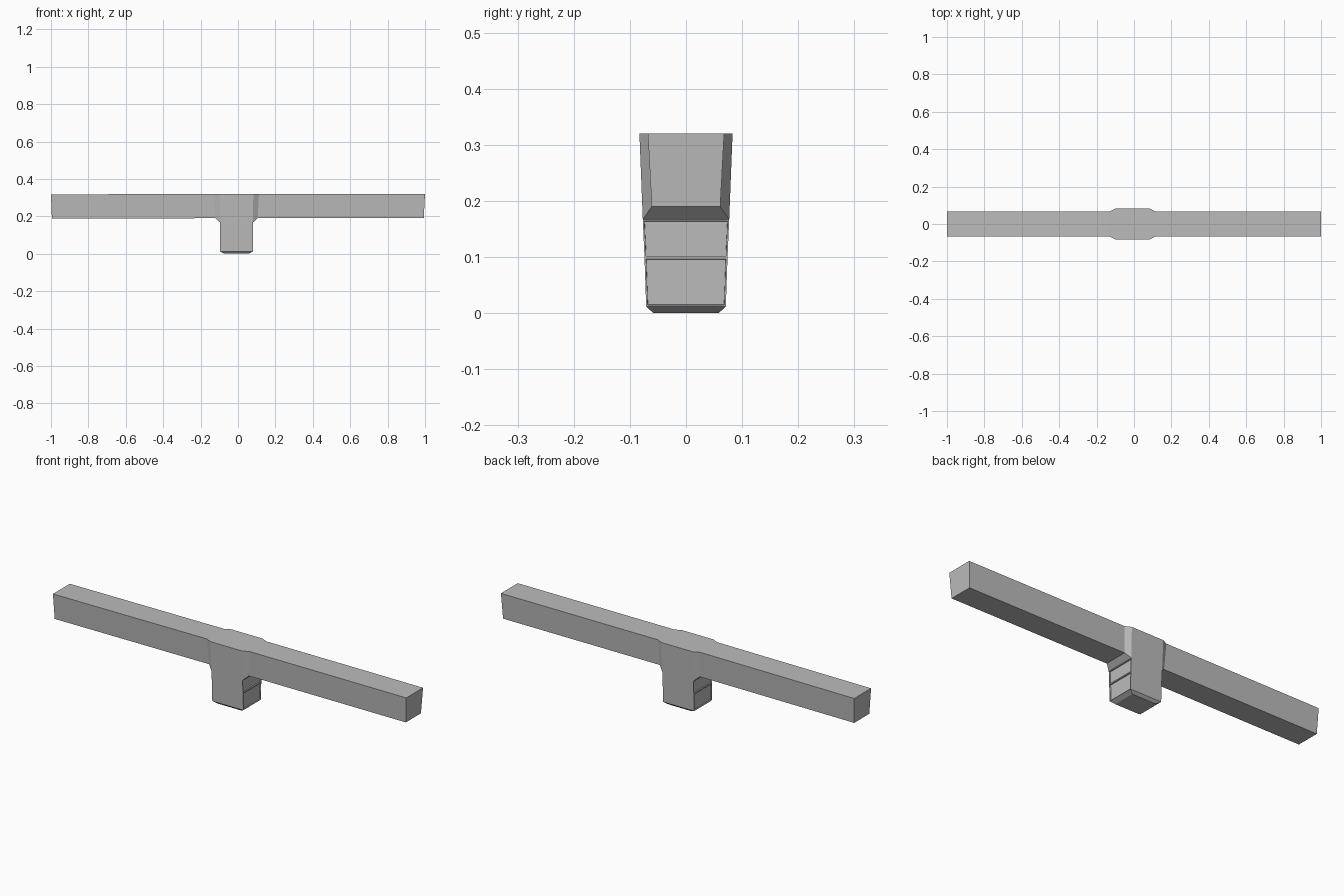
import bpy, bmesh

old = bpy.data.objects.get("Cube")
if old:
    bpy.data.objects.remove(old, do_unlink=True)

grey = bpy.data.materials.new("plain grey")
grey.use_nodes = True
colour = (0.5, 0.5, 0.5, 1)
grey.diffuse_color = colour
grey.node_tree.nodes["Principled BSDF"].inputs["Base Color"].default_value = colour

CX = -0.008      # hub centre
TOP = 0.32


def finish(name, bm):
    bmesh.ops.recalc_face_normals(bm, faces=bm.faces)
    mesh = bpy.data.meshes.new(name)
    bm.to_mesh(mesh)
    bm.free()
    mesh.materials.append(grey)
    obj = bpy.data.objects.new(name, mesh)
    bpy.context.collection.objects.link(obj)
    return obj


def loft(bm, rings):
    """Join four-point rings into a closed tube."""
    loops = [[bm.verts.new(p) for p in ring] for ring in rings]
    for a, b in zip(loops, loops[1:]):
        for i in range(4):
            j = (i + 1) % 4
            bm.faces.new((a[i], a[j], b[j], b[i]))
    bm.faces.new(loops[0])
    bm.faces.new(loops[-1])


def section(x_top, x_low, y_top, y_low, z_low, z_top=TOP):
    return [(x_top, -y_top, z_top), (x_top, y_top, z_top),
            (x_low, y_low, z_low), (x_low, -y_low, z_low)]


# Crossbeam with the flared collar in the middle
bm = bmesh.new()
loft(bm, [
    section(-1, -0.995, 0.068, 0.061, 0.188, 0.317),
    section(CX - 0.12, CX - 0.113, 0.068, 0.061, 0.19),
    section(CX - 0.09, CX - 0.088, 0.083, 0.077, 0.167),
    section(CX + 0.09, CX + 0.088, 0.083, 0.077, 0.167),
    section(CX + 0.12, CX + 0.113, 0.068, 0.061, 0.19),
    section(1, 0.993, 0.068, 0.061, 0.19),
])
finish("crossbeam", bm)


# Socket post with a chamfered foot
def ring(z, hx, hy):
    return [(CX + sx * hx, sy * hy, z)
            for sx, sy in ((-1, -1), (1, -1), (1, 1), (-1, 1))]


bm = bmesh.new()
loft(bm, [
    ring(0, 0.066, 0.058),
    ring(0.012, 0.088, 0.071),
    ring(0.099, 0.088, 0.074),
    ring(0.167, 0.088, 0.077),
])

# Two shallow recessed panels on each end of the post
bm.normal_update()
bmesh.ops.recalc_face_normals(bm, faces=bm.faces)
panels = [f for f in bm.faces if abs(f.normal.x) > 0.95]
bmesh.ops.inset_individual(bm, faces=panels, thickness=0.004, depth=0)
bmesh.ops.inset_individual(bm, faces=panels, thickness=0.0005, depth=-0.006)
finish("post", bm)
